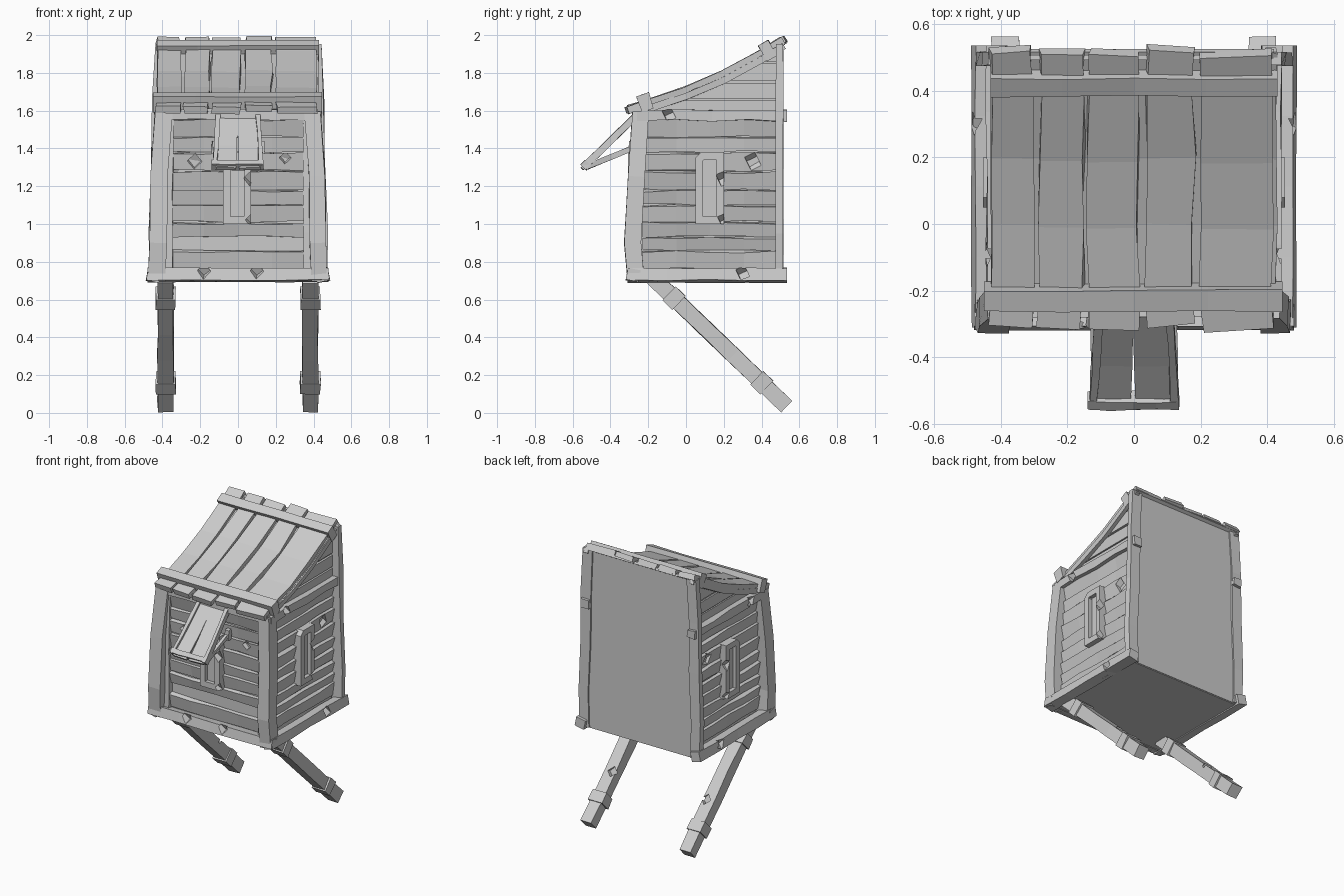
import bpy, bmesh, random
from mathutils import Vector as V, Euler

if "Cube" in bpy.data.objects:
    bpy.data.objects.remove(bpy.data.objects["Cube"])

random.seed(7)
R = random.uniform


def finish(name, bm):
    bmesh.ops.recalc_face_normals(bm, faces=bm.faces)
    me = bpy.data.meshes.new(name)
    bm.to_mesh(me)
    bm.free()
    ob = bpy.data.objects.new(name, me)
    bpy.context.collection.objects.link(ob)
    return ob


def line(a, b, k=4):
    return [V(a).lerp(V(b), i / k) for i in range(k + 1)]


def bar(name, path, w, t, n, wob=.004):
    """Hand-hewn timber: rectangular rings swept along a path, t measured along n."""
    bm = bmesh.new()
    path = [V(p) for p in path]
    rings = []
    for i, p in enumerate(path):
        tan = (path[min(i + 1, len(path) - 1)] - path[max(i - 1, 0)]).normalized()
        side = tan.cross(V(n)).normalized()
        up = side.cross(tan)
        ring = []
        for a, b in ((-1, -1), (1, -1), (1, 1), (-1, 1)):
            c = p + side * (a * w / 2 + R(-wob, wob)) + up * (b * t / 2 + R(-wob, wob) * .5)
            ring.append(bm.verts.new(c))
        rings.append(ring)
    for r, q in zip(rings, rings[1:]):
        for j in range(4):
            k = (j + 1) % 4
            bm.faces.new((r[j], r[k], q[k], q[j]))
    bm.faces.new(rings[0])
    bm.faces.new(rings[-1])
    return finish(name, bm)


def prism(name, pts, x0, x1):
    """Side profile (y, z) extruded across x."""
    bm = bmesh.new()
    f = bm.faces.new([bm.verts.new((x0, y, z)) for y, z in pts])
    ext = bmesh.ops.extrude_face_region(bm, geom=[f])['geom']
    bmesh.ops.translate(bm, vec=(x1 - x0, 0, 0),
                        verts=[v for v in ext if isinstance(v, bmesh.types.BMVert)])
    return finish(name, bm)


def chip(ob, loc, size):
    """Knock a splinter out of a timber."""
    bm = bmesh.new()
    bmesh.ops.create_cube(bm, size=1)
    for v in bm.verts:
        v.co = V(loc) + Euler((.65, .75, .4)).to_matrix() @ (v.co * size)
    cut = finish("cutter", bm)
    m = ob.modifiers.new("chip", 'BOOLEAN')
    m.operation, m.object, m.solver = 'DIFFERENCE', cut, 'EXACT'
    dg = bpy.context.evaluated_depsgraph_get()
    me = bpy.data.meshes.new_from_object(ob.evaluated_get(dg))
    ob.modifiers.clear()
    ob.data = me
    bpy.data.objects.remove(cut)


def window(name, to_world):
    """Narrow framed slit; to_world maps (across, height, outward) to a point."""
    bm = bmesh.new()
    out = [(-.075, 1.0), (.075, 1.0), (.075, 1.38), (-.045, 1.38), (-.075, 1.35)]
    inn = [(-.036, 1.04), (.036, 1.04), (.036, 1.34), (-.03, 1.34), (-.036, 1.335)]
    L = [[bm.verts.new(to_world(a, z, d)) for a, z in loop]
         for loop, d in ((out, -.02), (out, .045), (inn, .045), (inn, -.02))]
    for i in range(4):
        p, q = L[i], L[(i + 1) % 4]
        for j in range(5):
            k = (j + 1) % 5
            bm.faces.new((p[j], p[k], q[k], q[j]))
    frame = finish(name + "_frame", bm)
    chip(frame, to_world(.07, 1.24, .045), .05)
    chip(frame, to_world(.075, 1.02, .045), .045)
    bar(name + "_pane", [to_world(0, 1.03, .008), to_world(0, 1.35, .008)], .08, .02,
        to_world(0, 0, 1) - to_world(0, 0, 0), 0)


# Roof curve and body core with flat back and floor
roof = [(-.305, 1.602), (-.2, 1.637), (0, 1.705), (.2, 1.79), (.4, 1.9), (.52, 1.972)]
prism("body_core", [(-.235, .70), (.5, .70), (.5, 1.95)] + [(y, z - .025) for y, z in roof[4:0:-1]]
      + [(-.235, 1.6)], -.385, .385)
bar("back_panel", [(0, .498, .70), (0, .498, 1.96)], .82, .012, (0, 1, 0), 0)
bar("floor_panel", [(0, -.28, .705), (0, .5, .705)], .88, .02, (0, 0, 1), 0)

# Overlapping siding, each plank leaning out at its foot
rows = [.76, .86, .93, 1.01, 1.1, 1.18, 1.28, 1.38, 1.46, 1.56]
for i, (z0, z1) in enumerate(zip(rows, rows[1:])):
    z, h, lean = (z0 + z1) / 2, z1 - z0 - .006, R(.1, .25)
    p = bar("front_plank", line((-.36, -.245, z), (.36, -.245, z)), h, .026, (0, -1, -lean), .007)
    if i in (1, 6):
        chip(p, (.28 if i == 1 else -.23, -.262, z), .055)
        chip(p, (.25, -.262, z + .02), .045)
    for s in (-1, 1):
        p = bar("side_plank", line((s * .395, -.23, z), (s * .395, .485, z)), h, .026,
                (s, 0, -lean), .007)
        if i == 6:
            chip(p, (s * .412, .355, z), .06)

# Gable planks trimmed to the roof slope
for s in (-1, 1):
    for z0, z1, y0, y1 in ((1.60, 1.655, -.22, -.13), (1.665, 1.745, -.10, .10),
                           (1.76, 1.85, .14, .32), (1.86, 1.93, .34, .45)):
        prism("gable_plank", [(y0, z0), (.485, z0), (.485, z1), (y1, z1)], s * .37, s * R(.393, .402))

# Corner posts, base beams and upper side beams
for s in (-1, 1):
    bar("front_post", [(s * .43, -.265, .70), (s * .422, -.283, .9), (s * .418, -.262, 1.25),
                       (s * .393, -.24, 1.59)], .088, .088, (0, -1, 0))
    bar("front_post_trim", line((s * .368, -.252, .75), (s * .362, -.25, 1.57)), .04, .04, (0, -1, 0))
    bar("back_post", [(s * .43, .495, .70), (s * .438, .495, .95), (s * .422, .495, 1.3),
                      (s * .418, .495, 1.65), (s * .402, .495, 1.95)], .075, .04, (0, 1, 0))
    b = bar("side_base_beam", line((s * .447, -.31, .728), (s * .447, .535, .728)), .065, .07, (s, 0, .2))
    chip(b, (s * .48, .3, .74), .05)
    b = bar("side_top_beam", line((s * .412, -.26, 1.575), (s * .412, .535, 1.575)), .055, .06, (s, 0, 0), .007)
    chip(b, (s * .44, -.09, 1.58), .05)
b = bar("front_base_beam", line((-.48, -.28, .73), (.48, -.28, .73)), .065, .065, (0, -1, .2))
for x in (-.18, .1):
    chip(b, (x, -.312, .75), .05)
bar("front_top_beam", line((-.42, -.25, 1.58), (.42, -.25, 1.58)), .055, .06, (0, -1, 0))

# Slit windows on the front and both sides
window("front_window", lambda a, z, d: V((a - .005, -.262 - d, z)))
for s in (-1, 1):
    window("side_window", lambda a, z, d: V((s * (.407 + d), a + .125, z)))

# Roof: under-sheet, five curved boards, two cross battens
bar("roof_sheet", [(0, y, z - .016) for y, z in roof[1:]], .84, .016, (0, 0, 1), 0)
for x0, x1 in ((-.43, -.305), (-.285, -.155), (-.135, .015), (.04, .18), (.205, .415)):
    e, lift = R(-.012, .006), R(-.004, .008)
    bar("roof_board", [((x0 + x1) / 2 + R(-.006, .006), y + e, z + lift) for y, z in roof],
        x1 - x0, .038, (0, 0, 1), .006)
bar("roof_batten_low", line((-.45, -.215, 1.643), (.445, -.215, 1.643)), .065, .09, (0, -.33, .94))
bar("roof_batten_high", line((-.43, .432, 1.918), (.43, .432, 1.918)), .06, .095, (0, -.5, .86))
for s in (-1, 1):
    bar("roof_edge_trim", [(s * .412, y, z - .03) for y, z in roof[1:]], .03, .035, (0, 0, 1))

# Small awning over the front window
for s in (-1, 1):
    bar("awning_board", [(s * .054, -.27, 1.555), (s * .058, -.42, 1.41), (s * .064, -.55, 1.292)],
        .108 if s < 0 else .11, .018, (0, -.7, .7))
    bar("awning_rail", line((s * .105, -.26, 1.575), (s * .122, -.545, 1.3), 3), .022, .036, (0, -.7, .7))
    bar("awning_brace", line((s * .118, -.25, 1.415), (s * .118, -.53, 1.3), 2), .022, .028, (0, .4, 1))
    bar("awning_bracket", line((s * .122, -.285, 1.37), (s * .122, -.285, 1.44), 1), .03, .035, (0, -1, 0))
bar("awning_batten", line((-.14, -.53, 1.312), (.135, -.53, 1.312)), .034, .045, (0, -.7, .7))

# Slanted support struts with collars
top, foot = V((0, -.175, .715)), V((0, .533, .033))
axis = (foot - top).normalized()
for s in (-1, 1):
    x = V((s * .383, 0, 0))
    st = bar("support_strut", line(top + x, foot + x, 5), .083, .083, (0, .69, .72))
    chip(st, x + V((-s * .02, .30, .32)), .05)
    for d in (.155, .8):
        c = top + x + axis * d
        bar("strut_collar", [c - axis * .037, c + axis * .037], .105, .1, (0, .69, .72))
